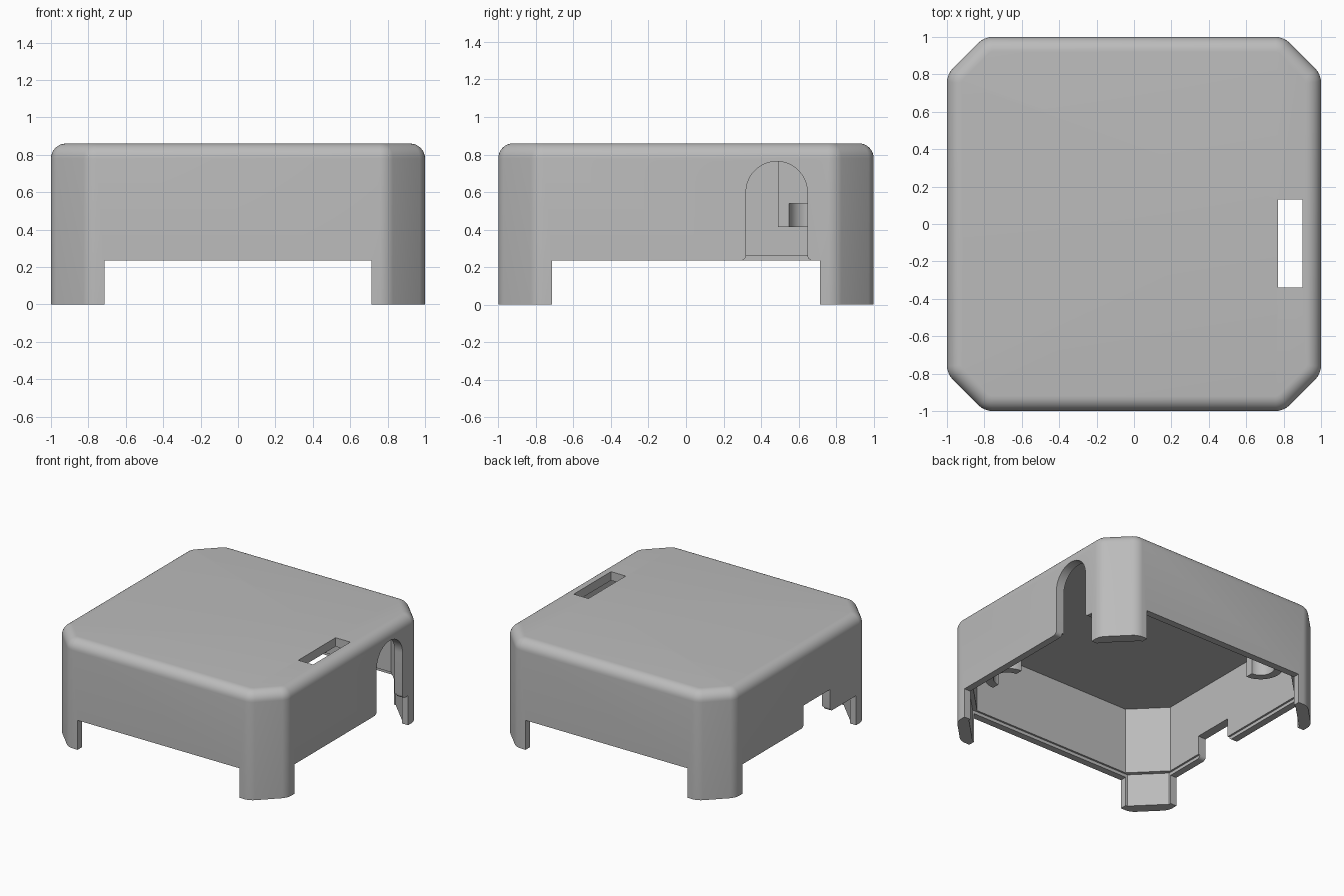
import bpy, bmesh, math
from mathutils import Vector

cube = bpy.data.objects.get("Cube")
if cube:
    bpy.data.objects.remove(cube, do_unlink=True)

grey = bpy.data.materials.new("plain_grey")
grey.use_nodes = True
grey.diffuse_color = (0.5, 0.5, 0.5, 1)
grey.node_tree.nodes["Principled BSDF"].inputs["Base Color"].default_value = (0.5, 0.5, 0.5, 1)

HEIGHT, CEILING, RIM, LEG = 0.86, 0.79, 0.235, 0.715


def new_object(name, bm):
    bmesh.ops.recalc_face_normals(bm, faces=bm.faces)
    mesh = bpy.data.meshes.new(name)
    bm.to_mesh(mesh)
    bm.free()
    mesh.materials.append(grey)
    obj = bpy.data.objects.new(name, mesh)
    bpy.context.collection.objects.link(obj)
    return obj


def prism(points, direction):
    """Extrude a closed 3D polygon along a vector."""
    bm = bmesh.new()
    face = bm.faces.new([bm.verts.new(p) for p in points])
    ext = bmesh.ops.extrude_face_region(bm, geom=[face])
    verts = [g for g in ext["geom"] if isinstance(g, bmesh.types.BMVert)]
    bmesh.ops.translate(bm, verts=verts, vec=direction)
    return bm


def octagon(half, start, z):
    """Square outline whose corners are cut off from 'start' onwards."""
    quarter = [(half, -start), (half, start)]
    pts = []
    for k in range(4):
        c, s = round(math.cos(k * math.pi / 2)), round(math.sin(k * math.pi / 2))
        pts += [(c * x - s * y, s * x + c * y, z) for x, y in quarter]
    return pts


def box(x0, x1, y0, y1, z0, z1):
    pts = [(x0, y0, z0), (x1, y0, z0), (x1, y1, z0), (x0, y1, z0)]
    return prism(pts, (0, 0, z1 - z0))


def cylinder(x, y, radius, z0, z1):
    pts = [(x + radius * math.cos(a), y + radius * math.sin(a), z0)
           for a in (i * math.tau / 48 for i in range(48))]
    return prism(pts, (0, 0, z1 - z0))


def wall_opening(x0, x1, mid, half, top, arched):
    """Opening in a side wall, flaring out with small rounds at the rim."""
    f = 0.03
    right = [(half + f, 0.1)]
    for i in range(7):
        a = math.radians(270 - 15 * i)
        right.append((half + f + f * math.cos(a), RIM + f + f * math.sin(a)))
    if arched:
        right += [(half * math.cos(i * math.pi / 32), top - half + half * math.sin(i * math.pi / 32))
                  for i in range(16)]
        crown = [(0, top)]
    else:
        right.append((half, top))
        crown = []
    outline = right + crown + [(-y, z) for y, z in reversed(right)]
    return prism([(x0, mid + y, z) for y, z in outline], (x1 - x0, 0, 0))


def carve(obj, cutters):
    """Subtract each cutter, then bake the result and drop the cutters."""
    helpers = [new_object("cutter", bm) for bm in cutters]
    for h in helpers:
        h.hide_render = True
        mod = obj.modifiers.new("cut", "BOOLEAN")
        mod.operation, mod.solver, mod.object = "DIFFERENCE", "EXACT", h
    graph = bpy.context.evaluated_depsgraph_get()
    graph.update()
    baked = bpy.data.meshes.new_from_object(obj.evaluated_get(graph))
    obj.modifiers.clear()
    obj.data = baked
    for h in helpers:
        bpy.data.objects.remove(h, do_unlink=True)
    baked.materials.clear()
    baked.materials.append(grey)
    for p in baked.polygons:
        p.material_index = 0
    bpy.ops.object.select_all(action="DESELECT")
    bpy.context.view_layer.objects.active = obj
    obj.select_set(True)
    bpy.ops.object.shade_smooth_by_angle(angle=math.radians(32))


# Outer block with softened corners and a rounded top edge
bm = prism(octagon(1, 0.8, 0), (0, 0, HEIGHT))
upright = [e for e in bm.edges if abs(e.verts[0].co.z - e.verts[1].co.z) > 0.5]
bmesh.ops.bevel(bm, geom=upright, offset=0.04, segments=4, profile=0.5, affect="EDGES")
top_edges = [e for e in bm.edges if all(v.co.z > HEIGHT - 0.001 for v in e.verts)]
bmesh.ops.bevel(bm, geom=top_edges, offset=0.08, segments=8, profile=0.5, affect="EDGES")
housing = new_object("housing", bm)

carve(housing, [
    prism(octagon(0.93, 0.70, 0.1), (0, 0, CEILING - 0.1)),      # main cavity
    prism(octagon(0.945, 0.73, -0.1), (0, 0, 0.36)),             # stepped rim
    box(-LEG, LEG, -1.2, 1.2, -0.2, RIM),                        # gaps between legs
    box(-1.2, 1.2, -LEG, LEG, -0.2, RIM),
    box(0.77, 0.90, -0.34, 0.13, 0.6, 1.0),                      # slot in the top
    wall_opening(0.8, 1.2, 0.483, 0.163, 0.763, True),           # arched doorway
    wall_opening(-1.2, -0.8, -0.22, 0.165, 0.41, False),         # cable notch
])

# Two half-round bosses with open sockets, in opposite corners
for name, sign in (("left_front_boss", 1), ("right_back_boss", -1)):
    cx, cy = 0.65 * sign, -0.65 * sign
    boss = new_object(name, cylinder(cx, cy, 0.16, 0.415, CEILING + 0.02))
    inner = sorted((cx, cx - 0.3 * sign))
    carve(boss, [
        cylinder(cx, cy, 0.10, 0.3, 0.54),
        box(inner[0], inner[1], cy - 0.3, cy + 0.3, 0.3, 1.0),
    ])
